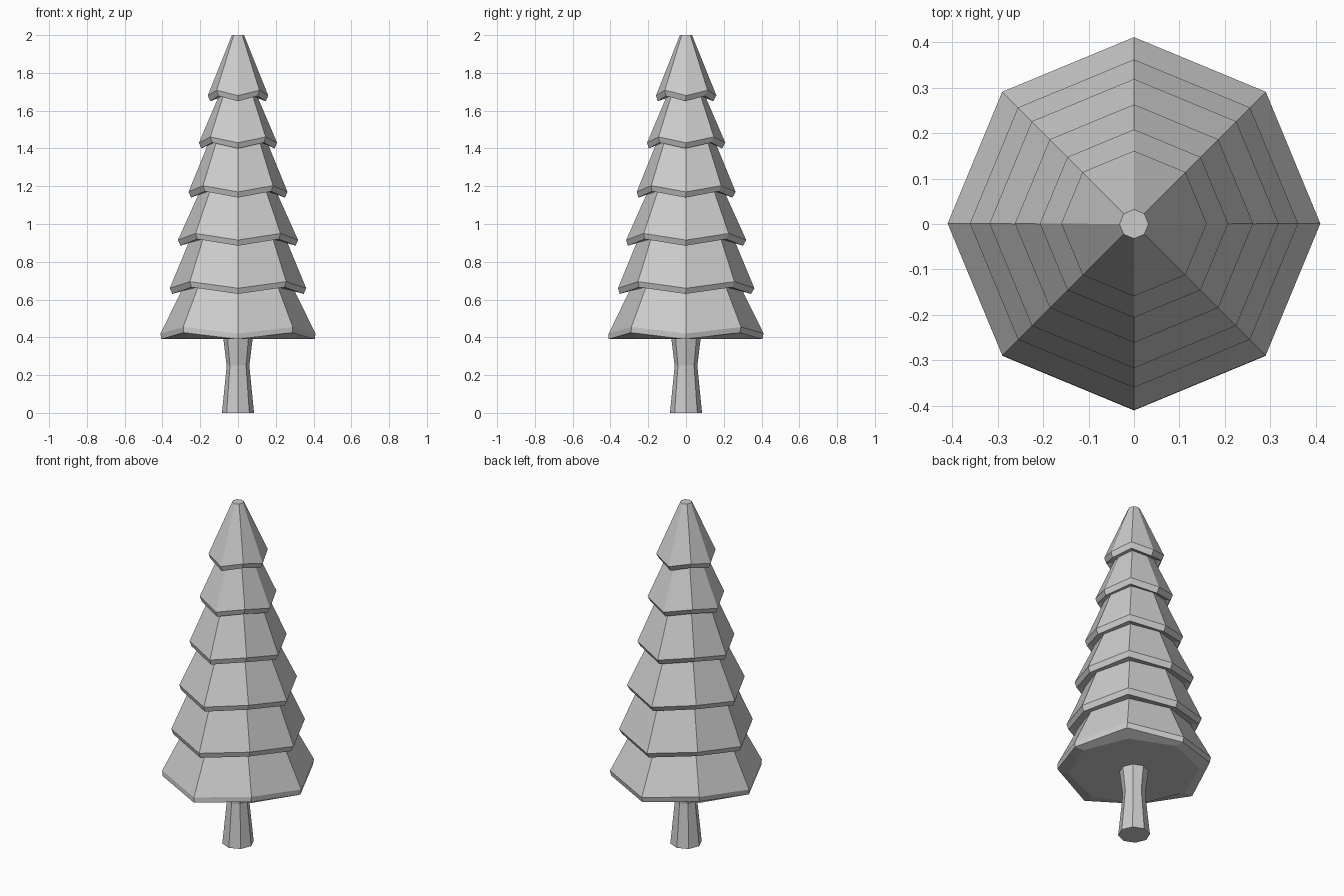
import bpy, bmesh
from math import cos, sin, pi

if "Cube" in bpy.data.objects:
    bpy.data.objects.remove(bpy.data.objects["Cube"])

N = 8


def ring(bm, r, z, lift=0.0, dy=0.0):
    """Octagon ring; every second corner is lifted for the drooping rim."""
    return [bm.verts.new((r * cos(i * 2 * pi / N), r * sin(i * 2 * pi / N) + dy,
                          z + (lift if i % 2 else 0))) for i in range(N)]


def stack(name, rows):
    """Skin a stack of octagon rings from bottom to top and cap both ends."""
    bm = bmesh.new()
    rings = [ring(bm, *row) for row in rows]
    for a, b in zip(rings, rings[1:]):
        for i in range(N):
            j = (i + 1) % N
            bm.faces.new((a[i], a[j], b[j], b[i]))
    bm.faces.new(rings[0][::-1])
    bm.faces.new(rings[-1])
    bmesh.ops.recalc_face_normals(bm, faces=bm.faces)
    me = bpy.data.meshes.new(name)
    bm.to_mesh(me)
    bm.free()
    ob = bpy.data.objects.new(name, me)
    bpy.context.collection.objects.link(ob)
    return ob


# trunk, waisted in the middle
stack("trunk", [(0.085, 0), (0.06, 0.25), (0.078, 0.395)])

# foliage tiers: rim radius, rim underside height, neck radius, corner lift
tiers = [
    (0.41, 0.39, 0.30, 0.035),
    (0.361, 0.63, 0.262, 0.035),
    (0.318, 0.885, 0.21, 0.035),
    (0.262, 1.14, 0.162, 0.033),
    (0.207, 1.40, 0.107, 0.031),
    (0.16, 1.65, 0.032, 0.028),
]
rows = [(0.35, 0.39)]
for k, (r, z, neck, lift) in enumerate(tiers):
    inset = 0.003 if k == 0 else 0.013
    rows.append((r - inset, z, lift, -0.003))        # lower edge of rim
    rows.append((r, z + 0.03, lift, 0.001))          # upper edge of rim
    if k < len(tiers) - 1:
        rows.append((neck, tiers[k + 1][1] + 0.015, 0.02))  # tucked under next tier
    else:
        rows.append((neck, 2.0))                     # flat tip
stack("foliage", rows)
